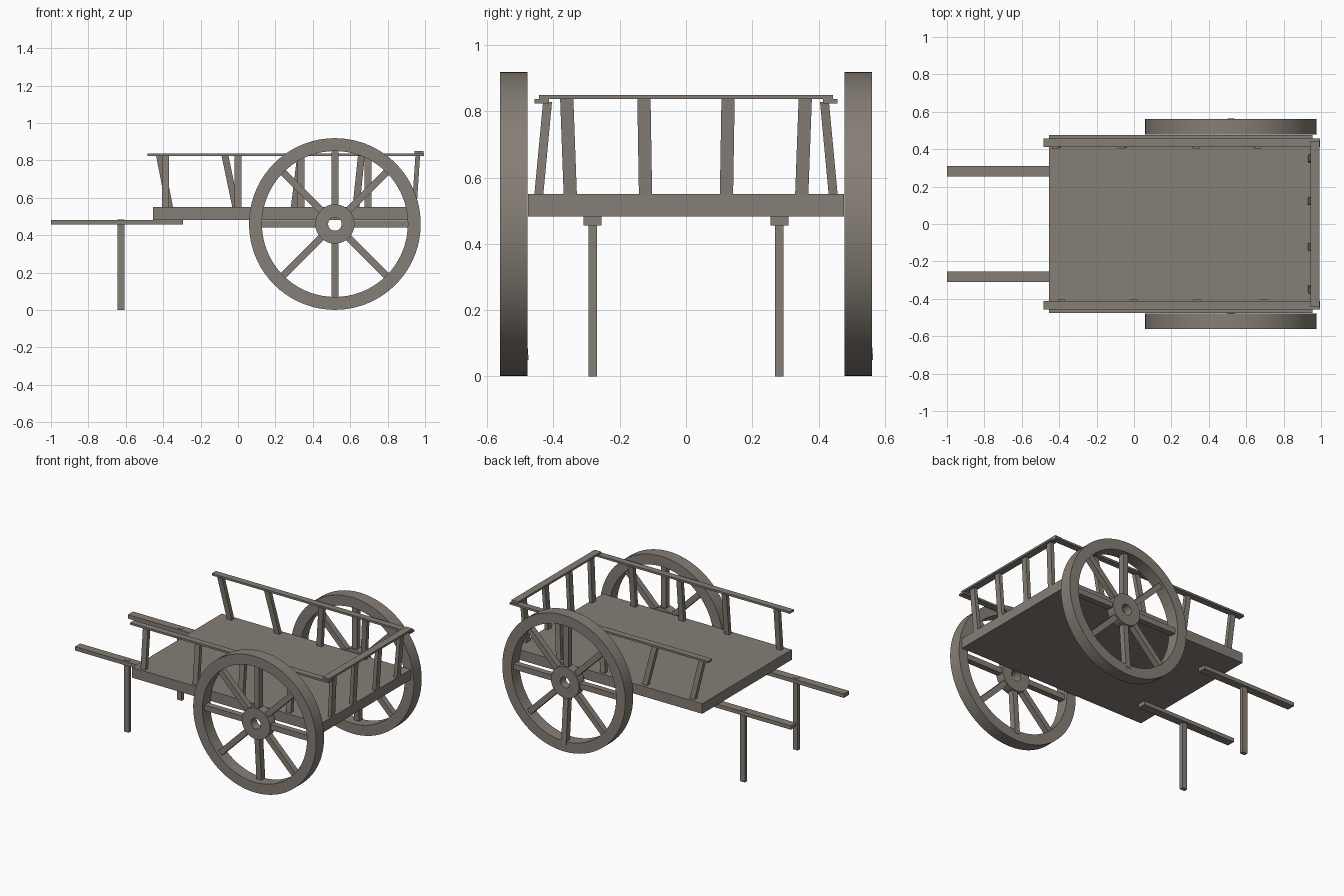
import bpy, bmesh, math
from mathutils import Vector

cube = bpy.data.objects.get("Cube")
if cube:
    bpy.data.objects.remove(cube, do_unlink=True)

wood = bpy.data.materials.new("weathered_wood")
wood.use_nodes = True
COLOR = (0.235, 0.21, 0.18, 1)
wood.diffuse_color = COLOR
wood.node_tree.nodes["Principled BSDF"].inputs["Base Color"].default_value = COLOR


def finish(name, bm):
    bmesh.ops.recalc_face_normals(bm, faces=bm.faces)
    mesh = bpy.data.meshes.new(name)
    bm.to_mesh(mesh)
    bm.free()
    mesh.materials.append(wood)
    obj = bpy.data.objects.new(name, mesh)
    bpy.context.collection.objects.link(obj)
    return obj


def beam(name, start, end, u, v):
    """Straight bar from start to end; u and v are the cross-section half sides."""
    bm = bmesh.new()
    u, v = Vector(u), Vector(v)
    rings = [[bm.verts.new(Vector(p) + a * u + b * v)
              for a, b in ((-1, -1), (1, -1), (1, 1), (-1, 1))] for p in (start, end)]
    bm.faces.new(rings[0])
    bm.faces.new(rings[1])
    for i in range(4):
        j = (i + 1) % 4
        bm.faces.new((rings[0][i], rings[0][j], rings[1][j], rings[1][i]))
    return finish(name, bm)


def box(name, x, y, z):
    yc, zc = sum(y) / 2, sum(z) / 2
    return beam(name, (x[0], yc, zc), (x[1], yc, zc),
                (0, (y[1] - y[0]) / 2, 0), (0, 0, (z[1] - z[0]) / 2))


def ring(name, center, outer, inner, depth, segments=72):
    """Hollow disc whose axis runs along y."""
    bm = bmesh.new()
    profile = ((outer, -depth / 2), (outer, depth / 2), (inner, depth / 2), (inner, -depth / 2))
    loops = []
    for i in range(segments):
        a = math.tau * i / segments
        loops.append([bm.verts.new(Vector(center) + Vector((r * math.cos(a), y, r * math.sin(a))))
                      for r, y in profile])
    for i in range(segments):
        p, q = loops[i], loops[(i + 1) % segments]
        for k in range(4):
            m = (k + 1) % 4
            bm.faces.new((p[k], p[m], q[m], q[k]))
    obj = finish(name, bm)
    bpy.ops.object.select_all(action="DESELECT")
    obj.select_set(True)
    bpy.context.view_layer.objects.active = obj
    bpy.ops.object.shade_smooth_by_angle(angle=math.radians(35))
    return obj


# Cargo bed
box("bed", (-0.455, 0.955), (-0.477, 0.477), (0.482, 0.55))

for side, label in ((-1, "right"), (1, "left")):
    # Wheel with rim, hub and eight spokes
    hub = Vector((0.518, side * 0.52, 0.46))
    ring(f"{label}_rim", hub, 0.459, 0.39, 0.084)
    ring(f"{label}_hub", hub, 0.105, 0.036, 0.06)
    for i in range(8):
        a = math.tau * i / 8
        out = Vector((math.cos(a), 0, math.sin(a)))
        across = Vector((-math.sin(a), 0, math.cos(a))) * 0.0185
        lean = Vector((0, 0.025 if i == 6 else 0, 0))
        beam(f"{label}_spoke_{i + 1}", hub + out * 0.08, hub + out * 0.41 + lean,
             across, (0, 0.02, 0))

    # Pull shaft and its prop leg
    y = side * 0.282
    box(f"{label}_shaft", (-1, -0.295), (y - 0.0275, y + 0.0275), (0.456, 0.482))
    box(f"{label}_leg", (-0.645, -0.608), (y - 0.013, y + 0.013), (0, 0.484))

    # Side rail
    y = side * 0.435
    box(f"{label}_rail", (-0.485, 0.995), (y - 0.022, y + 0.022), (0.824, 0.837))

# Side stakes as (foot x, head x), leaning inward
stakes = {
    "right": (-1, ((-0.388, -0.388), (0, 0), (0.337, 0.337), (0.696, 0.696))),
    "left": (1, ((-0.364, -0.42), (-0.01, -0.07), (0.3, 0.335), (0.63, 0.66))),
}
for label, (side, places) in stakes.items():
    for i, (foot, head) in enumerate(places):
        beam(f"{label}_stake_{i + 1}", (foot, side * 0.445, 0.54), (head, side * 0.418, 0.828),
             (0.0185, 0, 0), (0, 0.0135, 0))

# Tail rail and stakes
box("tail_rail", (0.943, 0.992), (-0.443, 0.443), (0.837, 0.85))
for side in (-1, 1):
    for i, (foot, head) in enumerate(((0.122, 0.127), (0.349, 0.36))):
        beam(f"tail_stake_{'left' if side > 0 else 'right'}_{i + 1}",
             (0.942, side * foot, 0.54), (0.962, side * head, 0.84),
             (0.0125, 0, 0), (0, 0.02, 0))
